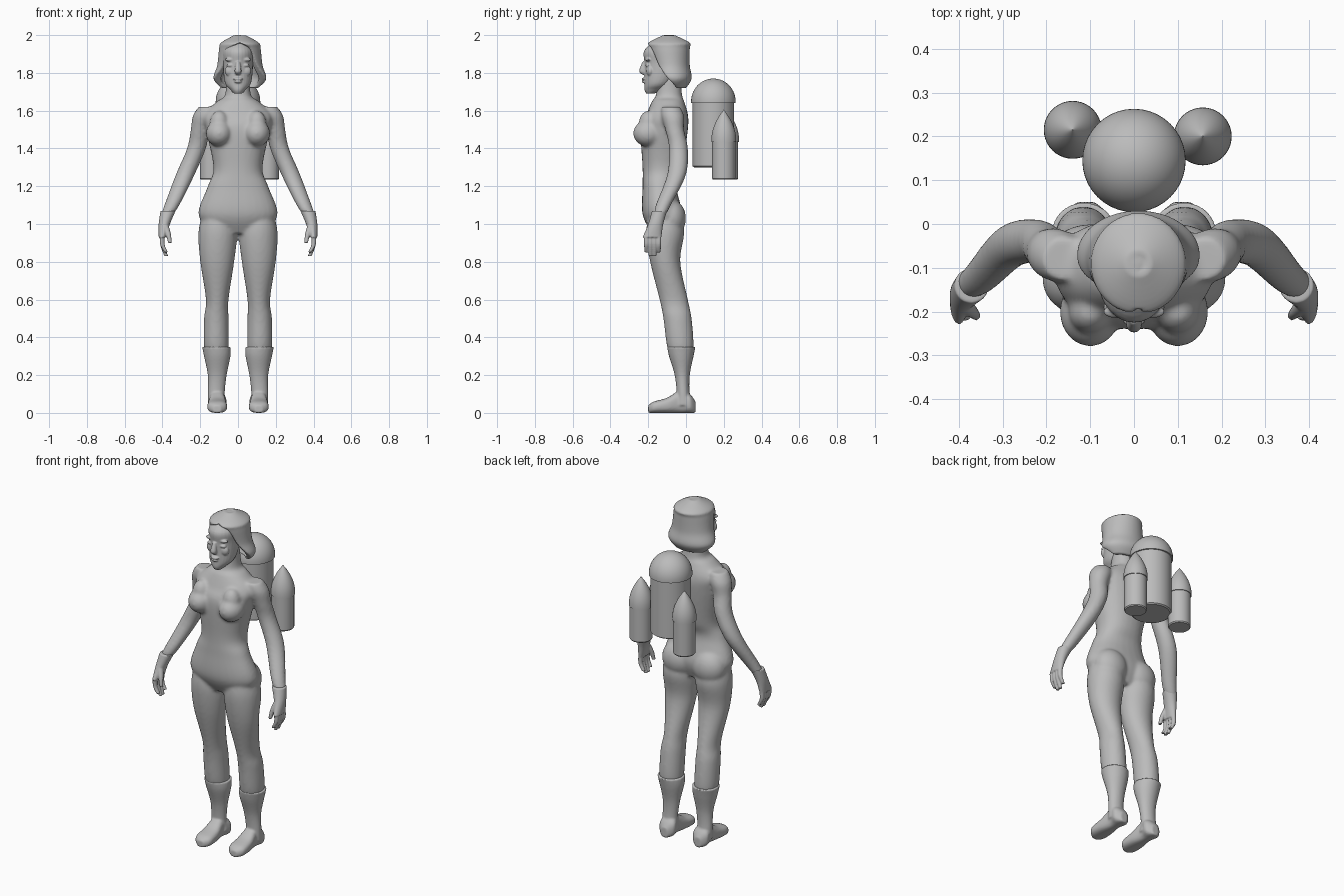
import bpy
import bmesh
from math import sin, cos, pi, radians
from mathutils import Matrix

if "Cube" in bpy.data.objects:
    bpy.data.objects.remove(bpy.data.objects["Cube"])

grey = bpy.data.materials.new("plain grey")
grey.use_nodes = True
grey.diffuse_color = (.5, .5, .5, 1)
grey.node_tree.nodes["Principled BSDF"].inputs["Base Color"].default_value = grey.diffuse_color


def spline(rows, steps=6):
    """Smoothly interpolate rows of numbers."""
    result = []
    for i in range(len(rows) - 1):
        before, start, end, after = (rows[min(max(k, 0), len(rows) - 1)] for k in range(i - 1, i + 3))
        for j in range(steps):
            t = j / steps
            result.append([q + t / 2 * (r - p + t * (2 * p - 5 * q + 4 * r - s + t * (3 * (q - r) + s - p)))
                           for p, q, r, s in zip(before, start, end, after)])
    return result + [list(rows[-1])]


def skin(bm, rings):
    """Join closed rings of points into a capped tube."""
    loops = [[bm.verts.new(point) for point in ring] for ring in rings]
    for low, high in zip(loops, loops[1:]):
        for i in range(len(low)):
            k = (i + 1) % len(low)
            bm.faces.new((low[i], low[k], high[k], high[i]))
    bm.faces.new(loops[0])
    bm.faces.new(loops[-1])


def loft(bm, rows, side=1, along_y=False, power=2, count=28):
    """Each row holds a centre x, y, z and the two radii of its cross-section."""
    def rounded(value):
        return abs(value) ** (2 / power) * (1 if value > 0 else -1)

    rings = []
    for x, y, z, wide, deep in spline(rows):
        ring = []
        for i in range(count):
            angle = 2 * pi * i / count
            across, along = wide * rounded(cos(angle)), deep * rounded(sin(angle))
            ring.append((side * (x + across),
                         y if along_y else y + along,
                         z + along if along_y else z))
        rings.append(ring)
    skin(bm, rings)


def tube(bm, rows, side=1):
    """Loft with round sections: centre x, y, z and one radius."""
    loft(bm, [(x, y, z, radius, radius) for x, y, z, radius in rows], side)


def limits(rows):
    """Turn height, inner x, outer x, front y, back y into loft rows."""
    return [((inner + outer) / 2, (front + back) / 2, z, (outer - inner) / 2, (back - front) / 2)
            for z, inner, outer, front, back in rows]


def centred(rows):
    """Turn height, half width, front y, back y into loft rows."""
    return limits([(z, -half, half, front, back) for z, half, front, back in rows])


def blob(bm, centre, radii):
    bmesh.ops.create_uvsphere(bm, u_segments=24, v_segments=16, radius=1,
                              matrix=Matrix.Translation(centre) @ Matrix.Diagonal((*radii, 1)))


def finish(bm, name, voxel=0, smooth=0):
    """Make the object; fuse overlapping volumes when a voxel size is given."""
    bmesh.ops.recalc_face_normals(bm, faces=bm.faces)
    mesh = bpy.data.meshes.new(name)
    bm.to_mesh(mesh)
    bm.free()
    mesh.materials.append(grey)
    mesh.shade_smooth()
    obj = bpy.data.objects.new(name, mesh)
    bpy.context.scene.collection.objects.link(obj)
    if voxel:
        fuse = obj.modifiers.new("fuse", "REMESH")
        fuse.mode = "VOXEL"
        fuse.voxel_size = voxel
        fuse.use_smooth_shade = True
        relax = obj.modifiers.new("relax", "SMOOTH")
        relax.factor = .5
        relax.iterations = smooth
    else:
        mesh.set_sharp_from_angle(angle=radians(35))


# Suited body: trunk and neck, bust, seat, legs and arms fused together
trunk = [(.95, .13, -.18, -.05), (1.05, .21, -.23, -.02), (1.2, .16, -.23, -.05),
         (1.3, .13, -.23, -.02), (1.5, .17, -.24, .01), (1.58, .18, -.21, .01),
         (1.65, .11, -.18, -.01), (1.68, .07, -.16, -.02), (1.78, .06, -.15, -.03)]
leg = [(1.05, .03, .19, -.2, -.03), (.95, .005, .21, -.21, -.01), (.8, .02, .2, -.19, -.03),
       (.6, .05, .17, -.14, .01), (.5, .05, .18, -.12, .03), (.35, .05, .18, -.1, .04),
       (.3, .06, .16, -.07, .02)]
arm = [(.16, -.08, 1.62, .05), (.18, -.07, 1.57, .06), (.2, -.06, 1.5, .05), (.22, -.04, 1.4, .05),
       (.28, -.05, 1.26, .05), (.35, -.12, 1.1, .04), (.38, -.14, 1.04, .03)]
body = bmesh.new()
loft(body, centred(trunk), power=2.2)
for side in (-1, 1):
    loft(body, limits(leg), side)
    tube(body, arm, side)
    blob(body, (side * .1, -.2, 1.48), (.07, .08, .07))
    blob(body, (side * .1, -.2, 1.53), (.05, .05, .07))
    blob(body, (side * .1, -.08, 1.03), (.1, .08, .1))
finish(body, "suited_body", .009, 7)

# Boots with a raised cuff; the foot rows are y, half width, half height
boot = [(.35, .04, .19, -.1, .05), (.3, .04, .18, -.09, .04), (.2, .06, .16, -.06, .02),
        (.1, .07, .16, -.05, .02), (.04, .06, .16, -.06, .04)]
foot = [(.05, .02, .03), (.02, .05, .05), (-.03, .04, .06), (-.1, .05, .04), (-.17, .05, .03), (-.2, .02, .02)]

# Hands: palm, four curled fingers and a thumb
palm = [(.37, -.14, 1.07, .04, .04), (.39, -.16, 1, .03, .04), (.4, -.18, .93, .02, .05)]
thumb = [(.39, -.18, 1, .02), (.37, -.2, .95, .014), (.36, -.21, .9, .01)]

for side, label in ((1, "left"), (-1, "right")):
    footwear = bmesh.new()
    loft(footwear, limits(boot), side)
    loft(footwear, [(.11, y, high, wide, high) for y, wide, high in foot], side, along_y=True, power=2.6)
    finish(footwear, label + "_boot", .006, 3)

    hand = bmesh.new()
    loft(hand, palm, side)
    tube(hand, thumb, side)
    for i in range(4):
        y = -.21 + .022 * i
        tip = .85 if i in (0, 3) else .83
        tube(hand, [(.4, y, .94, .013), (.4, y, .89, .012), (.38, y, tip, .01)], side)
    finish(hand, label + "_hand", .004, 2)

# Head with nose, lips, chin, eyes, brow and cheeks
skull = [(1.69, .02, -.21, -.17), (1.71, .04, -.22, -.12), (1.75, .07, -.22, -.07),
         (1.85, .08, -.22, -.01), (1.92, .08, -.22, -.02), (1.98, .04, -.15, -.05)]
head = bmesh.new()
loft(head, centred(skull))
tube(head, [(0, -.22, 1.86, .01), (0, -.23, 1.81, .018), (0, -.22, 1.79, .01)])
for z, half_width in ((1.768, .026), (1.754, .02)):
    blob(head, (0, -.22, z), (half_width, .015, .008))
blob(head, (0, -.2, 1.72), (.03, .02, .02))
for side in (-1, 1):
    blob(head, (side * .04, -.2, 1.84), (.02, .015, .01))
    blob(head, (side * .04, -.2, 1.87), (.03, .015, .01))
    blob(head, (side * .04, -.19, 1.81), (.03, .02, .03))
finish(head, "head", .004, 2)

# Bobbed hair: C-shaped shell; rows are y, z, radii and the half angle left open at the face
locks = [(-.06, 1.72, .1, .06, 100), (-.07, 1.77, .14, .1, 75), (-.08, 1.84, .12, .1, 50),
         (-.09, 1.93, .11, .11, 30), (-.09, 1.96, .1, .11, 1), (-.09, 2, .03, .03, 1)]
hair = bmesh.new()
rings = []
for y, z, wide, deep, opening in spline(locks):
    gap = radians(max(opening, 1))
    angles = [gap + (2 * pi - 2 * gap) * i / 40 for i in range(41)]
    path = [(angle, 1) for angle in angles] + [(angle, .72) for angle in reversed(angles)]
    rings.append([(.01 + scale * wide * sin(angle), y - scale * deep * cos(angle), z)
                  for angle, scale in path])
skin(hair, rings)
blob(hair, (0, -.09, 1.92), (.08, .08, .08))
finish(hair, "hair", .006, 3)


# Jet pack: each tank is a cylinder with a wider rounded cap
def tank(name, x, y, radius, base, shoulder, tip, bluntness, count=40):
    barrel = radius * .93
    profile = [(barrel * .93, base), (barrel, base + .006), (barrel, shoulder), (radius, shoulder)]
    lip = shoulder + .008
    for i in range(14):
        t = sin(i / 14 * pi / 2)
        profile.append((radius * (1 - t * t) ** bluntness, lip + (tip - lip) * t))
    profile.append((radius * .02, tip))
    bm = bmesh.new()
    skin(bm, [[(x + r * cos(2 * pi * i / count), y + r * sin(2 * pi * i / count), z)
               for i in range(count)] for r, z in profile])
    finish(bm, name)


tank("main_tank", 0, .145, .118, 1.3, 1.64, 1.77, bluntness=.5)
tank("right_side_tank", -.14, .215, .066, 1.235, 1.435, 1.605, bluntness=1)
tank("left_side_tank", .157, .2, .066, 1.235, 1.435, 1.605, bluntness=1)
